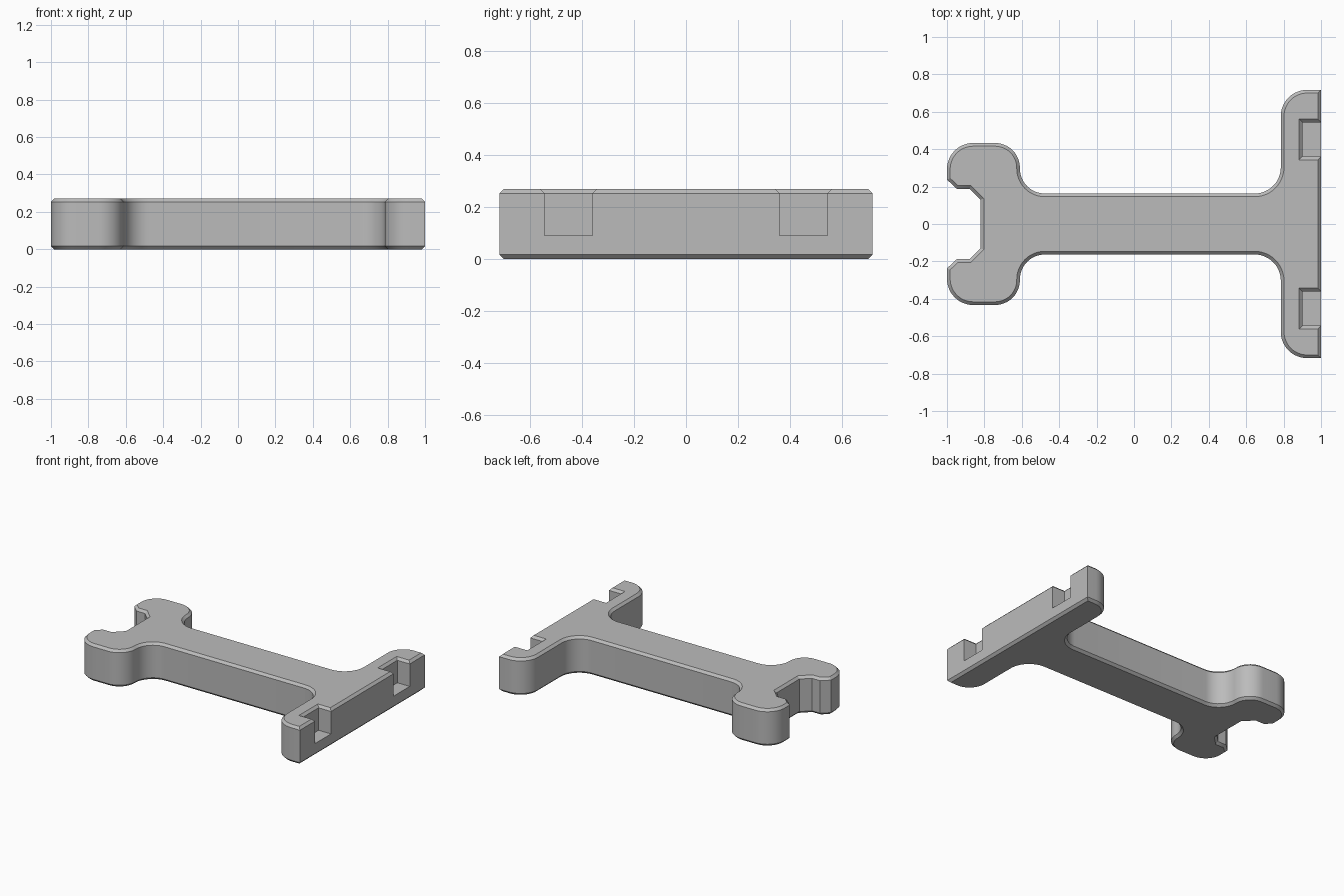
import bpy, bmesh, math
from mathutils import Vector

if "Cube" in bpy.data.objects:
    bpy.data.objects.remove(bpy.data.objects["Cube"], do_unlink=True)

HEIGHT, CHAMFER, STEPS = 0.27, 0.017, 12

grey = bpy.data.materials.new("plain grey")
grey.use_nodes = True
grey.diffuse_color = (0.5, 0.5, 0.5, 1)
grey.node_tree.nodes["Principled BSDF"].inputs["Base Color"].default_value = (0.5, 0.5, 0.5, 1)


def fillet(corners):
    """Round each (x, y, radius) corner of a closed outline with an arc."""
    out = []
    for i, (x, y, r) in enumerate(corners):
        p = Vector((x, y))
        if r == 0:
            out.append(p)
            continue
        a = (Vector(corners[i - 1][:2]) - p).normalized()
        b = (Vector(corners[(i + 1) % len(corners)][:2]) - p).normalized()
        # corners are square, so the arc centre lies at r along both edges
        for k in range(STEPS + 1):
            t = math.pi / 2 * k / STEPS
            out.append(p + a * r * (1 - math.sin(t)) + b * r * (1 - math.cos(t)))
    return out


def inset(points, d):
    """Mitred inward offset of an anticlockwise outline."""
    out = []
    for i, p in enumerate(points):
        e1 = (p - points[i - 1]).normalized()
        e2 = (points[(i + 1) % len(points)] - p).normalized()
        n1, n2 = Vector((-e1.y, e1.x)), Vector((-e2.y, e2.x))
        out.append(p + (n1 + n2) * d / (1 + n1.dot(n2)))
    return out


def stack(name, layers):
    """Closed solid through a stack of (outline, z) layers."""
    bm = bmesh.new()
    rings = [[bm.verts.new((p.x, p.y, z)) for p in pts] for pts, z in layers]
    for low, high in zip(rings, rings[1:]):
        for i in range(len(low)):
            j = (i + 1) % len(low)
            bm.faces.new((low[i], low[j], high[j], high[i]))
    bm.faces.new(list(reversed(rings[0])))
    bm.faces.new(rings[-1])
    bmesh.ops.recalc_face_normals(bm, faces=bm.faces)
    mesh = bpy.data.meshes.new(name)
    bm.to_mesh(mesh)
    bm.free()
    mesh.materials.append(grey)
    obj = bpy.data.objects.new(name, mesh)
    bpy.context.collection.objects.link(obj)
    return obj


# Outline of the back half, from the crossbar end round to the open jaw
half = [(1, 0.717, 0), (0.785, 0.717, 0.14), (0.785, 0.163, 0.14),
        (-0.61, 0.163, 0.133), (-0.61, 0.433, 0.133), (-1, 0.433, 0.14),
        (-1, 0.237, 0), (-0.947, 0.188, 0), (-0.88, 0.188, 0), (-0.82, 0.13, 0)]
outline = fillet(half + [(x, -y, r) for x, y, r in reversed(half)])
inner = inset(outline, CHAMFER)
body = stack("wrench_body", [(inner, 0), (outline, CHAMFER),
                             (outline, HEIGHT - CHAMFER), (inner, HEIGHT)])

# Notches in the crossbar, flared at the top edge
for side in (-1, 1):
    def notch(grow):
        y, w = side * 0.452, 0.092 + grow
        return [Vector(c) for c in ((0.9 - grow, y - w), (1.2, y - w),
                                    (1.2, y + w), (0.9 - grow, y + w))]
    cutter = stack("notch_cutter", [(notch(0), 0.09), (notch(0), HEIGHT - CHAMFER),
                                    (notch(2 * CHAMFER), HEIGHT + CHAMFER)])
    cutter.hide_render = True
    mod = body.modifiers.new("notch", 'BOOLEAN')
    mod.operation, mod.solver, mod.object = 'DIFFERENCE', 'EXACT', cutter
    bpy.context.view_layer.objects.active = body
    bpy.ops.object.modifier_apply(modifier=mod.name)
    bpy.data.objects.remove(cutter, do_unlink=True)

# Smooth rounds, crisp chamfers
bpy.ops.object.select_all(action='DESELECT')
body.select_set(True)
bpy.context.view_layer.objects.active = body
bpy.ops.object.shade_smooth_by_angle(angle=math.radians(30))
